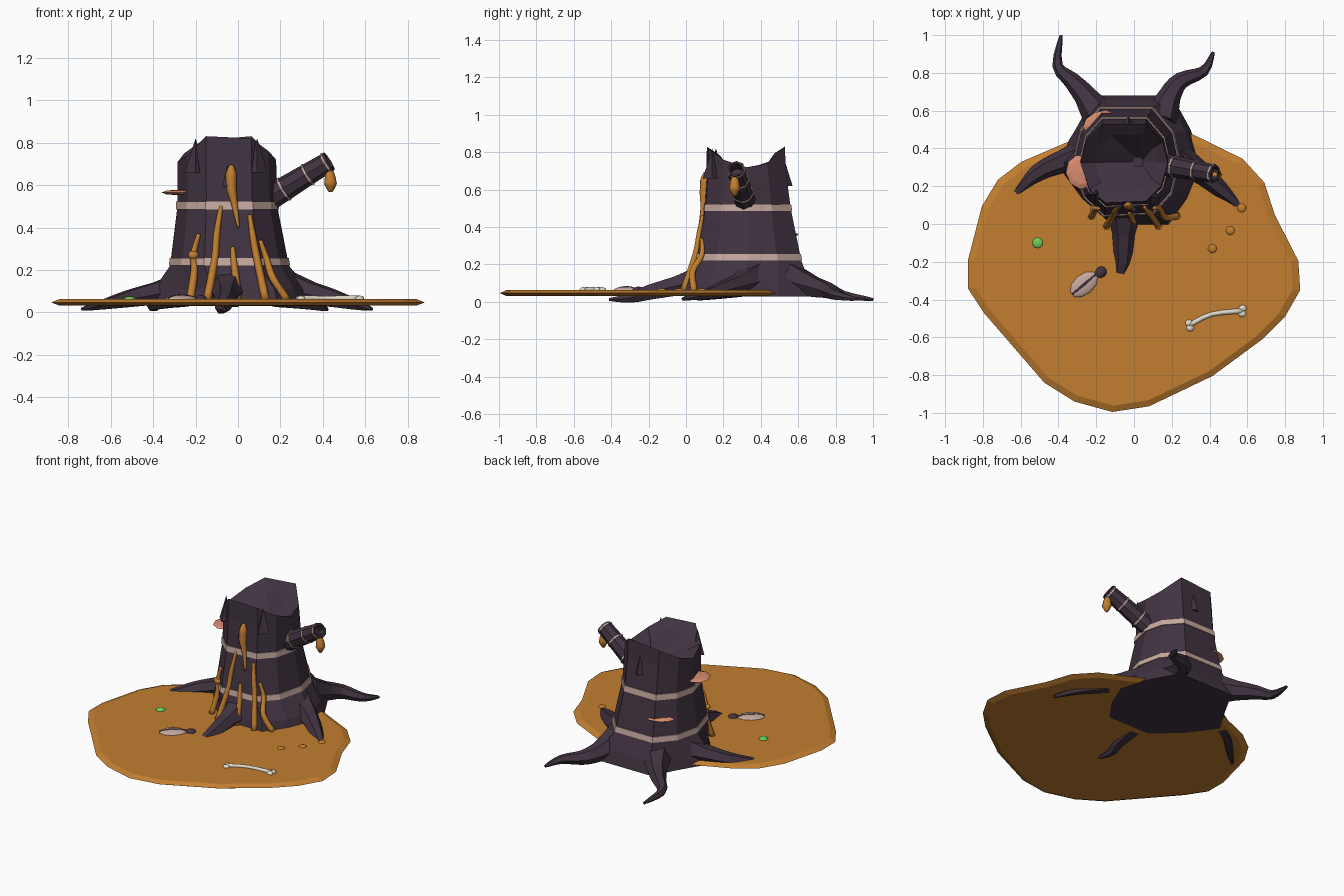
import bpy, bmesh, math
from math import sin, cos, pi, radians, sqrt
from mathutils import Vector

if "Cube" in bpy.data.objects:
    bpy.data.objects.remove(bpy.data.objects["Cube"])


def material(name, r, g, b):
    m = bpy.data.materials.new(name)
    m.diffuse_color = (r, g, b, 1)
    m.use_nodes = True
    m.node_tree.nodes["Principled BSDF"].inputs["Base Color"].default_value = m.diffuse_color
    return m


BARK = material("bark", .052, .033, .052)
BAND = material("pale_band", .56, .39, .34)
AMBER = material("amber", .54, .21, .03)
SHELF = material("salmon", .69, .26, .16)
GREEN = material("green", .15, .62, .1)
BONE = material("bone", .75, .7, .6)


def finish(name, bm, mat, smooth=False):
    bmesh.ops.recalc_face_normals(bm, faces=bm.faces[:])
    me = bpy.data.meshes.new(name)
    bm.to_mesh(me)
    bm.free()
    me.materials.append(mat)
    for p in me.polygons:
        p.use_smooth = smooth
    ob = bpy.data.objects.new(name, me)
    bpy.context.collection.objects.link(ob)
    return ob


def loft(name, rings, mat, caps=True, closed=False, smooth=False):
    """Skin a list of equal-length point rings."""
    bm = bmesh.new()
    vs = [[bm.verts.new(p) for p in r] for r in rings]
    n = len(rings[0])
    pairs = list(zip(vs, vs[1:])) + ([(vs[-1], vs[0])] if closed else [])
    for a, b in pairs:
        for i in range(n):
            j = (i + 1) % n
            bm.faces.new((a[i], a[j], b[j], b[i]))
    if caps and not closed:
        bm.faces.new(vs[0])
        bm.faces.new(vs[-1])
    return finish(name, bm, mat, smooth)


def tube(name, pts, radii, mat, sides=6, steps=3, smooth=False):
    """Tapered tube along a Catmull-Rom path."""
    P = [Vector(p) for p in pts]
    path, rad = [], []
    for i in range(len(P) - 1):
        p0, p1, p2, p3 = P[max(i - 1, 0)], P[i], P[i + 1], P[min(i + 2, len(P) - 1)]
        for k in range(steps):
            t = k / steps
            path.append(.5 * (2 * p1 + (p2 - p0) * t + (2 * p0 - 5 * p1 + 4 * p2 - p3) * t * t
                              + (3 * p1 - p0 - 3 * p2 + p3) * t ** 3))
            rad.append(radii[i] * (1 - t) + radii[i + 1] * t)
    path.append(P[-1])
    rad.append(radii[-1])
    rings = []
    for i, c in enumerate(path):
        d = (path[min(i + 1, len(path) - 1)] - path[max(i - 1, 0)]).normalized()
        u = d.cross(Vector((0, 0, 1)) if abs(d.z) < .8 else Vector((0, 1, 0))).normalized()
        v = u.cross(d)
        rings.append([c + rad[i] * (cos(2 * pi * k / sides) * u + sin(2 * pi * k / sides) * v)
                      for k in range(sides)])
    return loft(name, rings, mat, smooth=smooth)


def blob(name, loc, size, mat, turn=0, u=10, v=7, smooth=True):
    bm = bmesh.new()
    bmesh.ops.create_uvsphere(bm, u_segments=u, v_segments=v, radius=1)
    ob = finish(name, bm, mat, smooth)
    ob.location, ob.scale, ob.rotation_euler = loc, size, (0, 0, radians(turn))
    return ob


# Trunk: irregular flared base, hexagon-like upper rings
ANG = [radians(a) for a in (0, 28, 60, 120, 150, 180, 217, 245, 300, 328)]
BASE = [(.36, .3), (.3, .5), (.2, .68), (-.21, .68), (-.31, .5), (-.42, .32),
        (-.28, .13), (-.12, -.01), (.19, -.01), (.29, .13)]
PROF = [(.22, -.04, .335, .28, .325), (.5, -.05, .332, .235, .263), (.7, -.052, .326, .232, .24)]


def section(z):
    i = 0 if z < .5 else 1
    a, b = PROF[i], PROF[i + 1]
    t = (z - a[0]) / (b[0] - a[0])
    return [p + (q - p) * t for p, q in zip(a, b)][1:]


def ring(z, grow=0.0):
    cx, cy, rx, ry = section(z)
    return [(cx + (rx + grow) * cos(a), cy + (ry + grow) * sin(a), z) for a in ANG]


TOP = [.72, .74, .83, .81, .75, .71, .74, .83, .82, .76]
low = [(x, y, .03) for x, y in BASE]
mid = [(x * .93 - .005, .335 + (y - .335) * .94, .11) for x, y in BASE]
rim = [(x, y, z) for (x, y, _), z in zip(ring(.74), TOP)]
lip = [(-.04 + (x + .05) * .72, .33 + (y - .33) * .72, z - .035 - .03 * (i % 2))
       for i, (x, y, z) in enumerate(rim)]
pit = [(.02 + (x + .05) * .12, .33 + (y - .33) * .12, .62) for x, y, z in rim]
loft("trunk", [low, mid, ring(.22), ring(.36), ring(.5), ring(.7), rim, lip, pit], BARK)
# Splinter teeth between the broad flats of the rim
for i, (x, y, z) in enumerate([(-.03, .52, .76), (-.05, .13, .73), (.09, .14, .8), (-.2, .16, .8)]):
    bm = bmesh.new()
    bmesh.ops.create_cone(bm, segments=4, radius1=.05, radius2=.0, depth=.16, cap_ends=True)
    ob = finish("rim_splinter_%d" % i, bm, BARK)
    ob.location = (x, y, z - .06)

# Pale bands around the trunk
for nm, z0, z1 in (("lower_band", .222, .257), ("upper_band", .485, .522)):
    loft(nm, [ring(z0, .006), ring(z1, .006), ring(z1, -.01), ring(z0, -.01)], BAND, closed=True)

# Roots
ROOTS = {
    "front_root": [(-.05, .08, .11), (-.055, -.05, .085), (-.06, -.2, .05), (-.08, -.3, .02), (-.065, -.41, .013)],
    "right_root": [(.2, .36, .12), (.34, .28, .09), (.45, .19, .065), (.55, .1, .038), (.63, -.02, .015)],
    "left_root": [(-.22, .38, .12), (-.38, .33, .09), (-.51, .27, .065), (-.62, .17, .04), (-.735, .06, .015)],
    "back_right_root": [(.14, .55, .12), (.19, .68, .08), (.25, .76, .06), (.37, .81, .035), (.42, .91, .013)],
    "back_left_root": [(-.17, .55, .12), (-.26, .68, .08), (-.33, .76, .06), (-.405, .84, .035), (-.385, 1.0, .013)],
}
for nm, pts in ROOTS.items():
    tube(nm, pts, [.1, .06, .045, .028, .008], BARK)

# Amber pool with a pinched rim
POOL = [(.28, .49), (.575, .345), (.69, .22), (.745, .05), (.87, -.195), (.88, -.35), (.8, -.49),
        (.68, -.61), (.415, -.805), (.08, -.965), (-.115, -.995), (-.315, -.94), (-.475, -.84),
        (-.795, -.47), (-.88, -.34), (-.88, -.195), (-.805, .095), (-.72, .235), (-.595, .33),
        (-.35, .435), (-.05, .5)]
inner = [(x * .955, -.25 + (y + .25) * .955) for x, y in POOL]
loft("amber_pool", [[(x, y, .032) for x, y in inner], [(x, y, .047) for x, y in POOL],
                    [(x, y, .063) for x, y in inner]], AMBER)

# Hollow broken branch with rings
A, B = Vector((.1, .325, .51)), Vector((.43, .265, .712))
D = (B - A).normalized()
U = D.cross(Vector((0, 0, 1))).normalized()
V = U.cross(D)


def branch_ring(t, r):
    return [A.lerp(B, t) + r * (cos(k * pi / 4) * U + sin(k * pi / 4) * V) for k in range(8)]


loft("branch", [branch_ring(0, .062), branch_ring(1, .048), branch_ring(1, .036),
                branch_ring(.85, .034)], BARK)
for i, t in enumerate((.34, .68, .95)):
    r = .062 - .014 * t
    loft("branch_band_%d" % i, [branch_ring(t, r + .004), branch_ring(t + .025, r + .004),
                                branch_ring(t + .025, r - .01), branch_ring(t, r - .01)], BAND, closed=True)
tube("branch_drip", [(.428, .262, .68), (.433, .26, .645), (.436, .26, .605), (.436, .26, .567)],
     [.012, .024, .03, .008], AMBER, 8, smooth=True)


# Amber runs following the front of the trunk
def front_y(x, z):
    if z >= .22:
        cx, cy, rx, ry = section(z)
        flat = cy - ry * .87
        return flat + max(0, abs(x - cx) - .5 * rx) * .9
    t = max(0, (.22 - z) / .16)
    return .055 - .06 * t + max(0, abs(x) - .15) * .7


RUNS = [[(-.08, .5), (-.1, .37), (-.11, .25), (-.145, .06)],
        [(-.185, .37), (-.21, .27), (-.205, .2), (-.225, .06)],
        [(-.025, .31), (-.02, .24), (-.01, .16), (-.005, .06)],
        [(.055, .46), (.07, .36), (.09, .25), (.13, .06)],
        [(.105, .34), (.135, .25), (.165, .16), (.23, .06)]]
for i, run in enumerate(RUNS):
    tube("amber_run_%d" % i, [(x, front_y(x, z) - .008, z) for x, z in run],
         [.009, .016, .018, .02], AMBER, 6, 4, True)
tube("amber_main_drip", [(x, front_y(x, z) - .012, z) for x, z in
                         ((-.03, .695), (-.032, .65), (-.03, .58), (-.015, .5), (.003, .4))],
     [.008, .026, .024, .014, .006], AMBER, 8, 4, True)
blob("amber_knot", (-.21, front_y(-.21, .27) - .01, .27), (.026, .02, .022), AMBER)

# Shelf fungi
blob("left_fungus", (-.28, .275, .565), (.08, .092, .013), SHELF, 15, 9, 4, False)
blob("back_fungus", (-.185, .54, .36), (.092, .055, .014), SHELF, 25, 9, 4, False)

# Striped beetle
blob("beetle_shell", (-.265, -.32, .062), (.088, .055, .02), BAND, 40)
blob("beetle_stripe", (-.265, -.32, .063), (.088, .012, .022), BARK, 40)
blob("beetle_head", (-.175, -.255, .06), (.033, .03, .022), BARK, 40)

# Bone with knobbed ends
tube("bone_shaft", [(.295, -.535, .066), (.41, -.478, .066), (.575, -.46, .066)],
     [.014, .012, .014], BONE, 8, 3, True)
for i, (x, y) in enumerate([(.292, -.525), (.297, -.55), (.575, -.447), (.573, -.475)]):
    blob("bone_knob_%d" % i, (x, y, .065), (.021, .019, .014), BONE)

# Beads and amber drops on the pool
blob("green_bead", (-.51, -.1, .063), (.029, .029, .012), GREEN)
for i, (x, y) in enumerate([(.57, .085), (.51, -.035), (.415, -.13)]):
    blob("amber_bead_%d" % i, (x, y, .062), (.024, .024, .011), AMBER)
